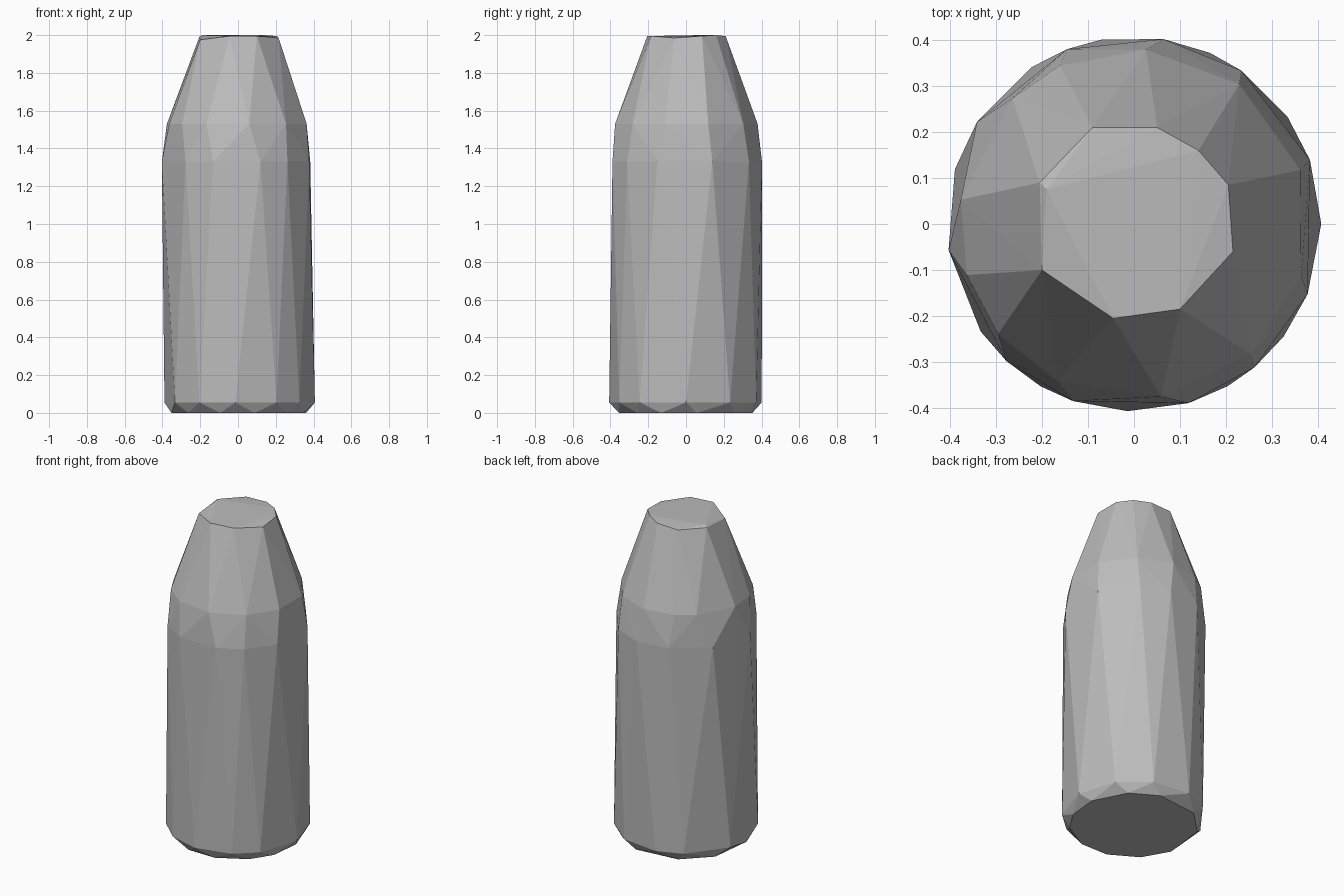
import bpy, bmesh
from math import cos, sin, radians

cube = bpy.data.objects.get("Cube")
if cube:
    bpy.data.objects.remove(cube, do_unlink=True)

# Single matte grey
grey = bpy.data.materials.new("matte_grey")
grey.use_nodes = True
colour = (0.5, 0.5, 0.5, 1)
grey.diffuse_color = colour
grey.node_tree.nodes["Principled BSDF"].inputs["Base Color"].default_value = colour


def ring(bm, radius, z, angles):
    """Add an irregular ring of points, angles in degrees."""
    for a in angles:
        bm.verts.new((radius * cos(radians(a)), radius * sin(radians(a)), z))


bm = bmesh.new()

# Chipped underside and foot of the body
ring(bm, 0.365, 0.0, (9, 45, 74, 118, 152, 195, 224, 255, 284, 315, 339))
ring(bm, 0.407, 0.055, (0, 35, 66, 100, 123, 163, 215, 240, 268, 300, 323))

# Top of the body and the shoulder
ring(bm, 0.407, 1.33, (20, 55, 81, 111, 147, 188, 227, 251, 287, 310, 338))
ring(bm, 0.38, 1.53, (18, 53, 86, 115, 134, 172, 197, 219, 244, 279, 312, 343))

# Uneven mouth
mouth = [(-0.2, -0.1, 1.975), (-0.045, -0.205, 1.995), (0.1, -0.185, 1.995),
         (0.215, -0.06, 1.985), (0.205, 0.085, 1.995), (0.14, 0.16, 2.0),
         (0.05, 0.21, 1.995), (-0.09, 0.21, 1.99), (-0.205, 0.09, 1.99),
         (-0.19, 0.075, 2.0)]
for p in mouth:
    bm.verts.new(p)

# Wrap the rings in one faceted skin
hull = bmesh.ops.convex_hull(bm, input=bm.verts[:])
loose = [v for v in bm.verts if not v.link_faces]
bmesh.ops.delete(bm, geom=loose, context="VERTS")
bmesh.ops.recalc_face_normals(bm, faces=bm.faces[:])

mesh = bpy.data.meshes.new("bottle_body")
bm.to_mesh(mesh)
bm.free()
mesh.materials.append(grey)
bottle = bpy.data.objects.new("bottle_body", mesh)
bpy.context.collection.objects.link(bottle)
